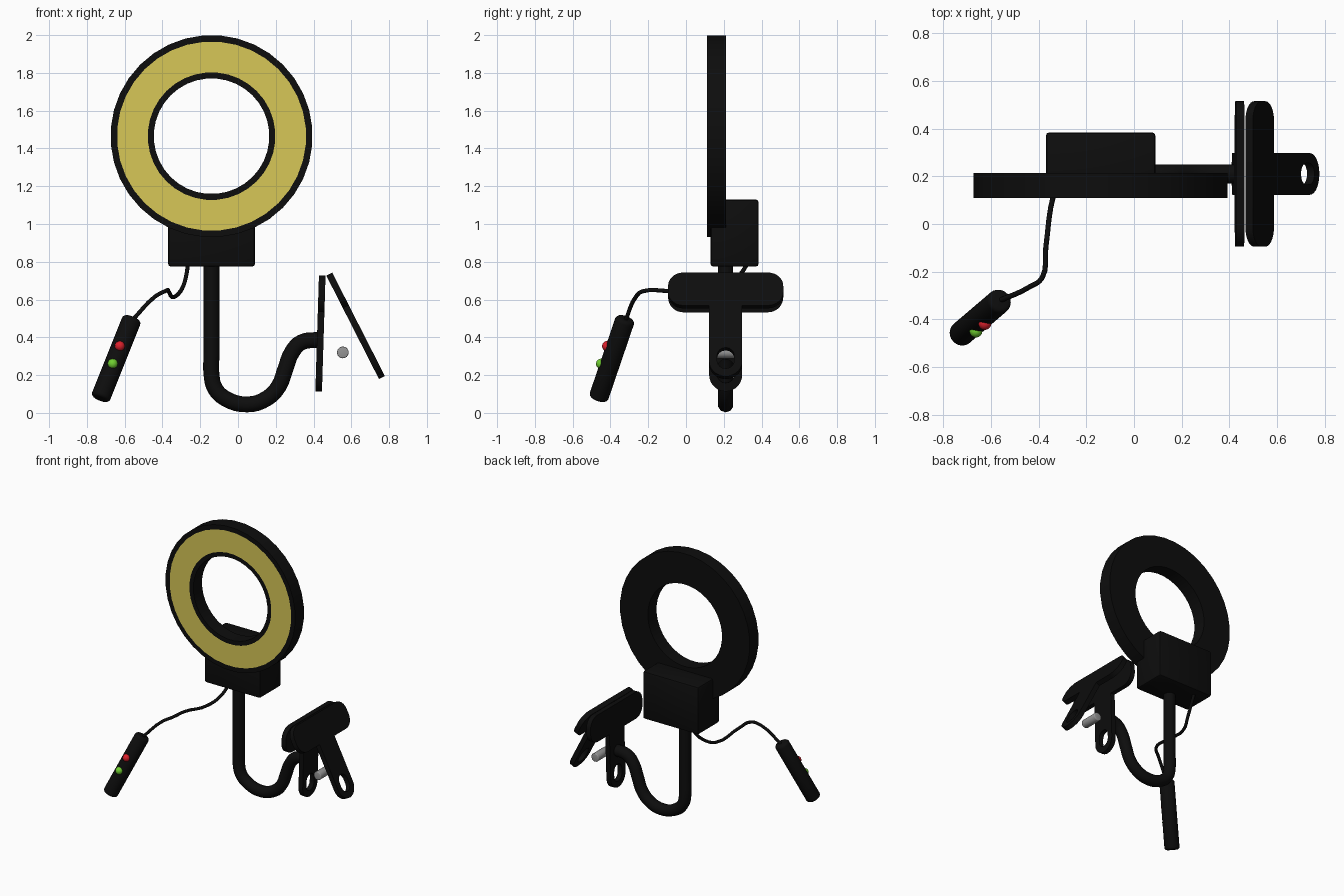
import bpy, bmesh, math
from mathutils import Vector, Matrix

if "Cube" in bpy.data.objects:
    bpy.data.objects.remove(bpy.data.objects["Cube"])


def material(name, rgb):
    m = bpy.data.materials.new(name)
    m.diffuse_color = (*rgb, 1)
    m.use_nodes = True
    m.node_tree.nodes["Principled BSDF"].inputs["Base Color"].default_value = m.diffuse_color
    return m


BLACK = material("black_plastic", (0.004, 0.004, 0.004))
YELLOW = material("warm_light", (0.68, 0.57, 0.095))
RED = material("red_button", (0.72, 0.015, 0.025))
GREEN = material("green_button", (0.16, 0.62, 0.03))
GREY = material("grey_metal", (0.3, 0.3, 0.3))


def finish(obj, mats, angle=35):
    for m in mats:
        obj.data.materials.append(m)
    bpy.ops.object.select_all(action='DESELECT')
    obj.select_set(True)
    bpy.context.view_layer.objects.active = obj
    if obj.type == 'CURVE':
        bpy.ops.object.convert(target='MESH')
        obj = bpy.context.object
    bpy.ops.object.shade_smooth_by_angle(angle=math.radians(angle))
    return obj


def from_bmesh(name, bm, mats, angle=35):
    bmesh.ops.recalc_face_normals(bm, faces=bm.faces)
    me = bpy.data.meshes.new(name)
    bm.to_mesh(me)
    bm.free()
    obj = bpy.data.objects.new(name, me)
    bpy.context.collection.objects.link(obj)
    return finish(obj, mats, angle)


def tube(name, pts, radius):
    cu = bpy.data.curves.new(name, 'CURVE')
    cu.dimensions = '3D'
    cu.resolution_u = 4
    cu.bevel_depth = radius
    cu.bevel_resolution = 3
    cu.use_fill_caps = True
    sp = cu.splines.new('BEZIER')
    sp.bezier_points.add(len(pts) - 1)
    for bp, p in zip(sp.bezier_points, pts):
        bp.co = p
        bp.handle_left_type = bp.handle_right_type = 'AUTO'
    obj = bpy.data.objects.new(name, cu)
    bpy.context.collection.objects.link(obj)
    return finish(obj, [BLACK], 50)


def rod(name, a, b, r, mat, bevel):
    a, b = Vector(a), Vector(b)
    bm = bmesh.new()
    bmesh.ops.create_cone(bm, cap_ends=True, segments=24, radius1=r, radius2=r, depth=(b - a).length)
    rims = [e for e in bm.edges if abs(e.verts[0].co.z - e.verts[1].co.z) < 1e-5]
    bmesh.ops.bevel(bm, geom=rims, offset=bevel, segments=3, profile=0.5, affect='EDGES')
    rot = (b - a).to_track_quat('Z', 'Y').to_matrix().to_4x4()
    bm.transform(Matrix.Translation((a + b) / 2) @ rot)
    return from_bmesh(name, bm, [mat])


# Ring lamp: lathed profile, the lit band is the middle strip of the front
CX, CZ, N = -0.14, 1.465, 36
profile = [(0.306, 0.11), (0.338, 0.11), (0.501, 0.11), (0.535, 0.11), (0.535, 0.213), (0.306, 0.213)]
bm = bmesh.new()
rings = []
for i in range(N):
    a = 2 * math.pi * (i + 0.5) / N
    rings.append([bm.verts.new((CX + r * math.cos(a), y, CZ + r * math.sin(a))) for r, y in profile])
for i in range(N):
    p, q = rings[i], rings[(i + 1) % N]
    for j in range(len(profile)):
        k = (j + 1) % len(profile)
        f = bm.faces.new((p[j], p[k], q[k], q[j]))
        f.material_index = 1 if j == 1 else 0
from_bmesh("ring_lamp", bm, [BLACK, YELLOW], 25)

# Housing behind and below the ring
bm = bmesh.new()
bmesh.ops.create_cube(bm, size=1)
bm.transform(Matrix.Translation((-0.14, 0.257, 0.952)) @ Matrix.Diagonal((0.46, 0.255, 0.355, 1)))
bmesh.ops.bevel(bm, geom=bm.edges[:], offset=0.015, segments=2, profile=0.5, affect='EDGES')
from_bmesh("lamp_housing", bm, [BLACK])

# Flexible neck
neck = [(-0.14, 0.80), (-0.14, 0.32), (-0.14, 0.2), (-0.122, 0.13), (-0.065, 0.075), (0.05, 0.045),
        (0.15, 0.075), (0.215, 0.14), (0.25, 0.23), (0.285, 0.32), (0.335, 0.373), (0.435, 0.387)]
tube("flexible_neck", [(x, 0.21, z) for x, z in neck], 0.042)

# Cable to the hand control
tube("cable", [(-0.265, 0.33, 0.80), (-0.27, 0.30, 0.75), (-0.295, 0.22, 0.66), (-0.335, 0.13, 0.615),
               (-0.37, -0.10, 0.645), (-0.385, -0.225, 0.645), (-0.44, -0.265, 0.615),
               (-0.56, -0.32, 0.49)], 0.011)


# Clip jaws: T-shaped plates with a slotted tail
def arc(cx, cy, r, a0, a1, n=8):
    return [(cx + r * math.cos(math.radians(a0 + (a1 - a0) * i / n)),
             cy + r * math.sin(math.radians(a0 + (a1 - a0) * i / n))) for i in range(n + 1)]


def jaw(name, bottom, top):
    b, t = Vector((bottom[0], 0.21, bottom[1])), Vector((top[0], 0.21, top[1]))
    L = (t - b).length
    up = (t - b) / L
    w, r = 0.0875, 0.08
    outline = (arc(0, w, w, 180, 360, 14) + [(w, L - 0.195)]
               + arc(0.225, L - 0.115, r, -90, 0) + arc(0.225, L - 0.08, r, 0, 90)
               + arc(-0.225, L - 0.08, r, 90, 180) + arc(-0.225, L - 0.115, r, 180, 270)
               + [(-w, L - 0.195)])
    slot = arc(0, 0.09, 0.045, 180, 360) + arc(0, 0.125, 0.045, 0, 180)
    cu = bpy.data.curves.new(name, 'CURVE')
    cu.dimensions = '2D'
    cu.fill_mode = 'BOTH'
    cu.extrude = 0.0175
    for loop in (outline, slot):
        sp = cu.splines.new('POLY')
        sp.points.add(len(loop) - 1)
        for p, (x, y) in zip(sp.points, loop):
            p.co = (x, y, 0, 1)
        sp.use_cyclic_u = True
    obj = bpy.data.objects.new(name, cu)
    bpy.context.collection.objects.link(obj)
    side = Vector((0, 1, 0))
    obj.matrix_world = Matrix.Translation(b) @ Matrix((side, up, side.cross(up))).transposed().to_4x4()
    finish(obj, [BLACK])


jaw("clip_jaw_inner", (0.427, 0.114), (0.446, 0.728))
jaw("clip_jaw_outer", (0.762, 0.187), (0.483, 0.735))

# Clip hinge pin
rod("clip_pin", (0.555, 0.14, 0.32), (0.555, 0.28, 0.32), 0.031, GREY, 0.006)

# Hand control with two buttons
A, B = Vector((-0.56, -0.32, 0.50)), Vector((-0.73, -0.465, 0.075))
rod("hand_control", A, B, 0.052, BLACK, 0.018)
axis = (B - A).normalized()
out = Vector((-0.15, -1, 0))
out = (out - axis * out.dot(axis)).normalized()
for name, t, mat in (("red_button", 0.38, RED), ("green_button", 0.6, GREEN)):
    bm = bmesh.new()
    bmesh.ops.create_uvsphere(bm, u_segments=16, v_segments=10, radius=0.027)
    bm.transform(Matrix.Translation(A.lerp(B, t) + out * 0.045))
    from_bmesh(name, bm, [mat])
